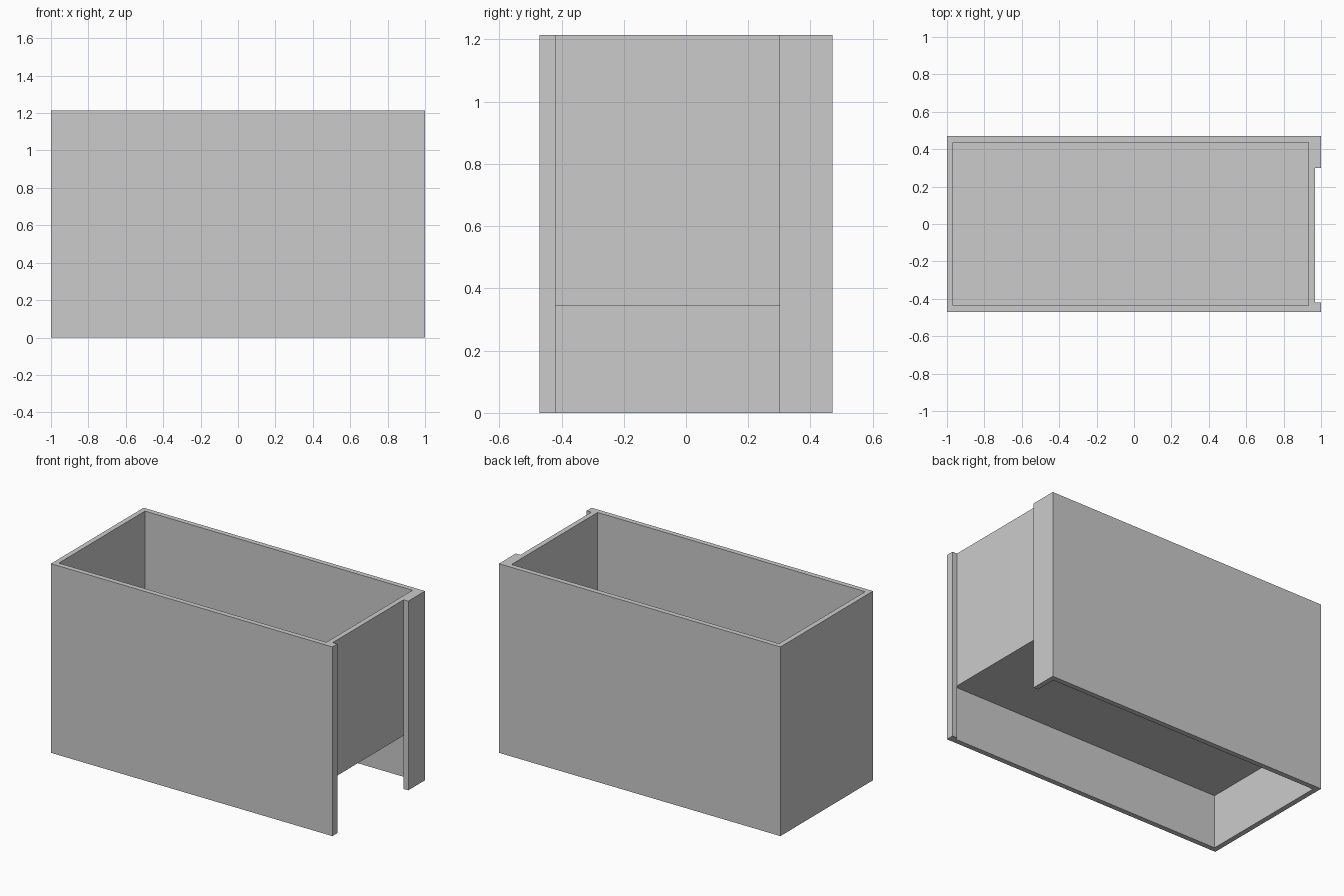
import bpy

cube = bpy.data.objects.get("Cube")
if cube:
    bpy.data.objects.remove(cube, do_unlink=True)

# Main dimensions
W, D, H = 1.0, 0.47, 1.215      # half width, half depth, height
T = 0.033                       # wall thickness
FLOOR = 0.343                   # underside of the raised floor
SLOT = (-0.42, 0.30)            # recess in the +x end, along y

grey = bpy.data.materials.new("plain_grey")
grey.use_nodes = True
colour = (0.6, 0.6, 0.6, 1)
grey.diffuse_color = colour
grey.node_tree.nodes["Principled BSDF"].inputs["Base Color"].default_value = colour


def box(name, x, y, z):
    """Box spanning the given (low, high) ranges."""
    spans = (x, y, z)
    bpy.ops.mesh.primitive_cube_add(size=1)
    ob = bpy.context.object
    ob.name = name
    ob.location = [(a + b) / 2 for a, b in spans]
    ob.scale = [b - a for a, b in spans]
    bpy.ops.object.transform_apply(location=True, scale=True)
    ob.data.materials.append(grey)
    return ob


def cut(target, x, y, z):
    """Subtract a box from the target."""
    cutter = box("cutter", x, y, z)
    cutter.hide_render = True
    mod = target.modifiers.new("cut", "BOOLEAN")
    mod.operation = "DIFFERENCE"
    mod.solver = "EXACT"
    mod.object = cutter
    bpy.context.view_layer.objects.active = target
    bpy.ops.object.modifier_apply(modifier=mod.name)
    bpy.data.objects.remove(cutter, do_unlink=True)


bin_body = box("bin_body", (-W, W), (-D, D), (0, H))
inner_y = (T - D, D - T)

# Open tray above the raised floor
cut(bin_body, (T - W, W - 2 * T), inner_y, (FLOOR + T, H + 1))
# Hollow below the floor
cut(bin_body, (T - W, W - T), inner_y, (-1, FLOOR))
# Recess in the end, leaving a post at each corner
cut(bin_body, (W - T, W + 1), SLOT, (-1, H + 1))
